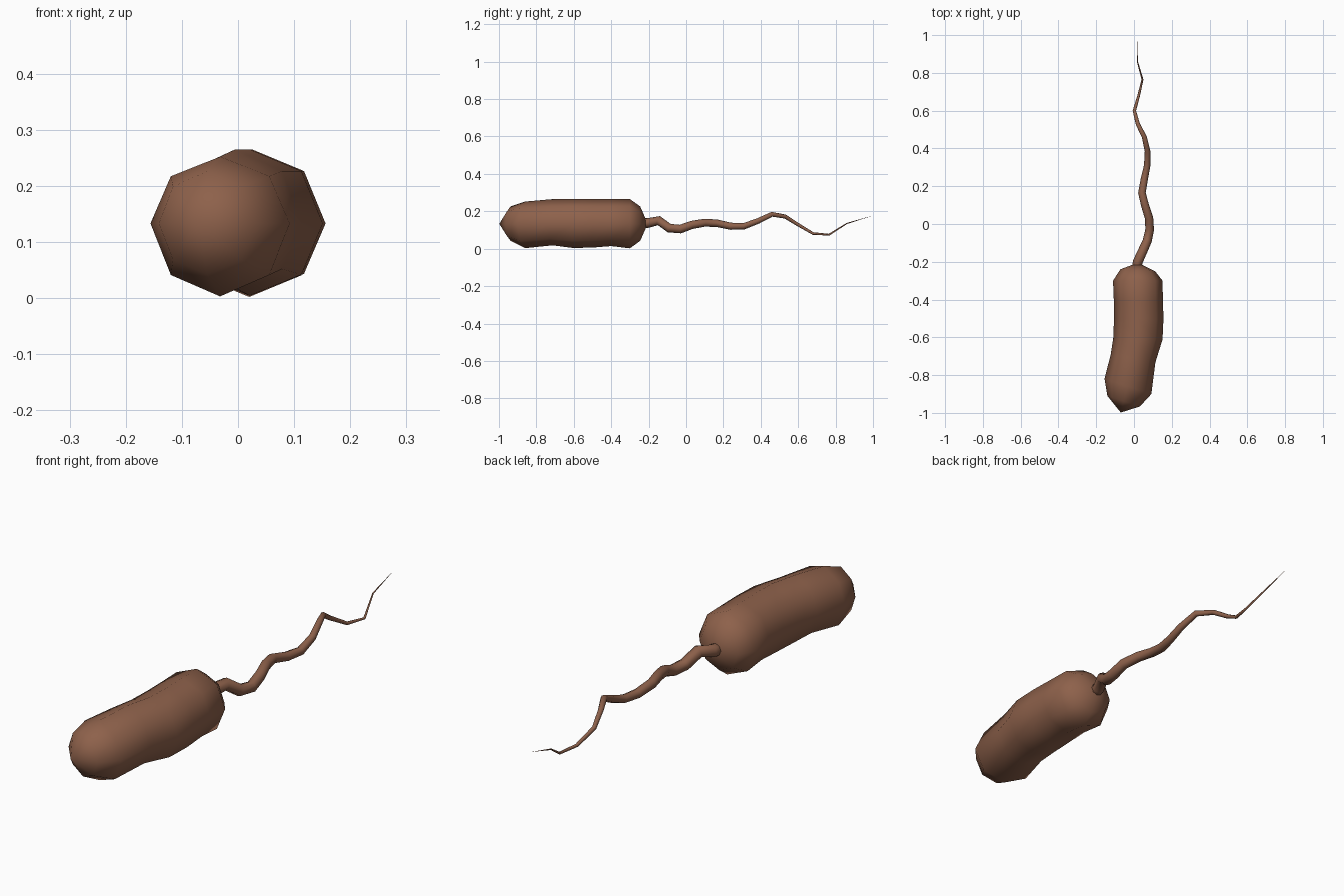
import bpy, bmesh
from math import cos, sin, pi
from mathutils import Vector

cube = bpy.data.objects.get("Cube")
if cube:
    bpy.data.objects.remove(cube, do_unlink=True)

brown = bpy.data.materials.new("warm brown")
brown.use_nodes = True
COLOUR = (0.27, 0.12, 0.07, 1)
brown.diffuse_color = COLOUR
brown.node_tree.nodes["Principled BSDF"].inputs["Base Color"].default_value = COLOUR


def finish(bm, name):
    bmesh.ops.recalc_face_normals(bm, faces=bm.faces)
    mesh = bpy.data.meshes.new(name)
    bm.to_mesh(mesh)
    bm.free()
    mesh.materials.append(brown)
    mesh.shade_smooth()
    obj = bpy.data.objects.new(name, mesh)
    bpy.context.collection.objects.link(obj)


def bridge(bm, a, b):
    n = len(a)
    for i in range(n):
        j = (i + 1) % n
        bm.faces.new((a[i], a[j], b[j], b[i]))


def fan(bm, ring, point):
    tip = bm.verts.new(point)
    for i in range(len(ring)):
        bm.faces.new((ring[i], ring[(i + 1) % len(ring)], tip))


# Body: eight-sided rings bent along a curved axis, closed to a point at both ends
MID = 0.133
# each ring: centre x, centre y, half width, skew of the left-right axis in y, top z, bottom z
body_rings = [
    (-0.055, -0.938, 0.086, -0.028, 0.226, 0.042),
    (-0.032, -0.860, 0.124, -0.040, 0.252, 0.003),
    (-0.005, -0.712, 0.118, -0.022, 0.265, 0.018),
    (0.021, -0.605, 0.130, -0.006, 0.265, 0.004),
    (0.025, -0.500, 0.131, 0.000, 0.265, 0.006),
    (0.023, -0.400, 0.130, 0.000, 0.265, 0.014),
    (0.020, -0.300, 0.131, 0.000, 0.265, 0.002),
    (0.020, -0.245, 0.092, -0.005, 0.226, 0.042),
]
bm = bmesh.new()
rings = []
for x, y, half, skew, top, bottom in body_rings:
    ring = []
    for i in range(8):
        c, s = cos(i * pi / 4), sin(i * pi / 4)
        height = top - MID if s > 0 else MID - bottom
        ring.append(bm.verts.new((x + half * c, y + skew * c, MID + height * s)))
    rings.append(ring)
for a, b in zip(rings, rings[1:]):
    bridge(bm, a, b)
fan(bm, rings[0], (-0.070, -0.998, MID))
fan(bm, rings[-1], (0.020, -0.205, MID))
finish(bm, "body")

# Tail: tapering tube that follows a wavy path
# each point: x, y, z, radius
tail_path = [
    (0.01, -0.26, 0.135, 0.026), (0.02, -0.20, 0.138, 0.026),
    (0.045, -0.145, 0.15, 0.025), (0.07, -0.09, 0.11, 0.024),
    (0.083, -0.03, 0.105, 0.023), (0.08, 0.03, 0.127, 0.022),
    (0.058, 0.10, 0.139, 0.021), (0.042, 0.165, 0.136, 0.020),
    (0.055, 0.24, 0.12, 0.019), (0.07, 0.31, 0.12, 0.017),
    (0.072, 0.385, 0.148, 0.015), (0.055, 0.46, 0.184, 0.013),
    (0.02, 0.53, 0.172, 0.011), (0.002, 0.60, 0.128, 0.009),
    (0.025, 0.68, 0.081, 0.007), (0.045, 0.765, 0.075, 0.005),
    (0.018, 0.86, 0.135, 0.003),
]
tail_tip = Vector((0.016, 1.0, 0.177))
points = [Vector(p[:3]) for p in tail_path]
bm = bmesh.new()
rings = []
for k, p in enumerate(points):
    ahead = points[k + 1] if k + 1 < len(points) else tail_tip
    along = (ahead - points[max(k - 1, 0)]).normalized()
    side = along.cross(Vector((0, 0, 1))).normalized()
    up = side.cross(along)
    r = tail_path[k][3]
    rings.append([bm.verts.new(p + r * (side * cos(i * pi / 4) + up * sin(i * pi / 4)))
                  for i in range(8)])
for a, b in zip(rings, rings[1:]):
    bridge(bm, a, b)
bm.faces.new(rings[0])
fan(bm, rings[-1], tail_tip)
finish(bm, "tail")
